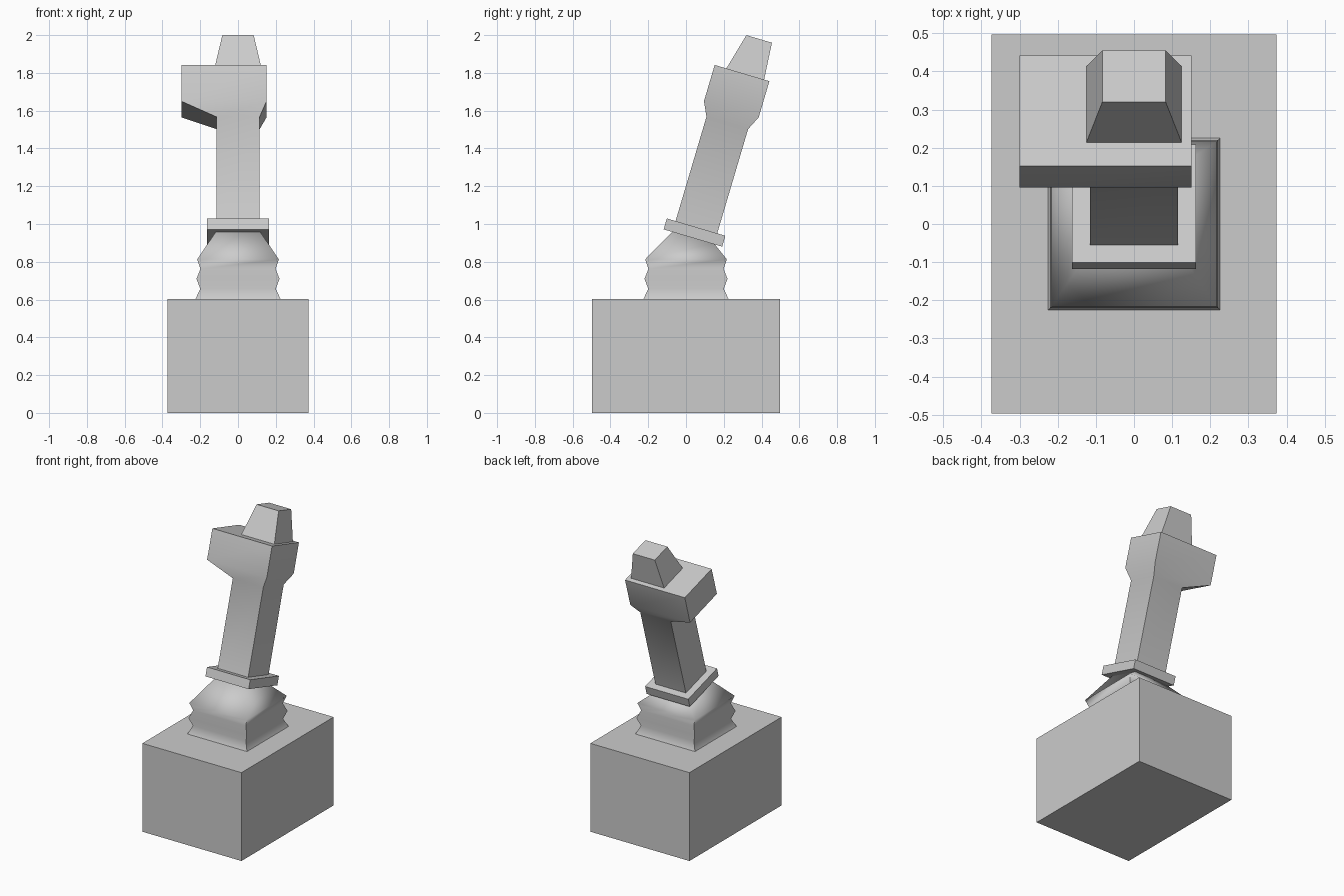
import bpy, bmesh
from math import radians
from mathutils import Matrix, Vector

if "Cube" in bpy.data.objects:
    bpy.data.objects.remove(bpy.data.objects["Cube"])

# Frame of the tilted lever: origin at the centre of the collar top
TILT = Matrix.Translation((0, 0.055, 0.983)) @ Matrix.Rotation(radians(-16.5), 4, 'X')
FLAT = Matrix.Identity(4)


def ring(x0, x1, y0, y1, z, frame=FLAT):
    """Rectangular section at height z in the given frame."""
    return [frame @ Vector(p) for p in ((x0, y0, z), (x1, y0, z), (x1, y1, z), (x0, y1, z))]


def loft(name, rings, smooth_angle=None):
    """Skin a stack of rectangular sections and cap both ends."""
    bm = bmesh.new()
    loops = [[bm.verts.new(p) for p in r] for r in rings]
    for a, b in zip(loops, loops[1:]):
        for i in range(4):
            j = (i + 1) % 4
            bm.faces.new((a[i], a[j], b[j], b[i]))
    bm.faces.new(loops[0][::-1])
    bm.faces.new(loops[-1])
    bmesh.ops.recalc_face_normals(bm, faces=bm.faces)
    mesh = bpy.data.meshes.new(name)
    bm.to_mesh(mesh)
    bm.free()
    obj = bpy.data.objects.new(name, mesh)
    bpy.context.collection.objects.link(obj)
    if smooth_angle:
        bpy.ops.object.select_all(action='DESELECT')
        obj.select_set(True)
        bpy.context.view_layer.objects.active = obj
        bpy.ops.object.shade_smooth_by_angle(angle=radians(smooth_angle))
    return obj


# Base block
loft("base", [ring(-0.374, 0.374, -0.497, 0.497, z) for z in (0, 0.603)])

# Bellows boot: square pleats, then a taper to the tilted collar
pleats = [(0.225, 0.603), (0.2, 0.657), (0.22, 0.71), (0.199, 0.762), (0.216, 0.813)]
boot = [ring(-h, h, -h, h, z) for h, z in pleats]
boot.append(ring(-0.115, 0.115, -0.113, 0.113, -0.055, TILT))
loft("boot", boot, 70)

# Collar plate
loft("collar", [ring(-0.163, 0.163, -0.163, 0.16, w, TILT) for w in (-0.06, 0)])

# Handle: shaft flaring into an offset head
loft("handle", [
    ring(-0.115, 0.115, -0.115, 0.115, -0.01, TILT),
    ring(-0.115, 0.115, -0.115, 0.115, 0.576, TILT),
    ring(-0.3, 0.151, -0.151, 0.151, 0.651, TILT),
    ring(-0.3, 0.151, -0.151, 0.151, 0.851, TILT),
], 30)

# Tapered knob on top of the head
loft("knob", [
    ring(-0.125, 0.125, -0.087, 0.122, 0.85, TILT),
    ring(-0.083, 0.083, -0.035, 0.106, 1.05, TILT),
])
